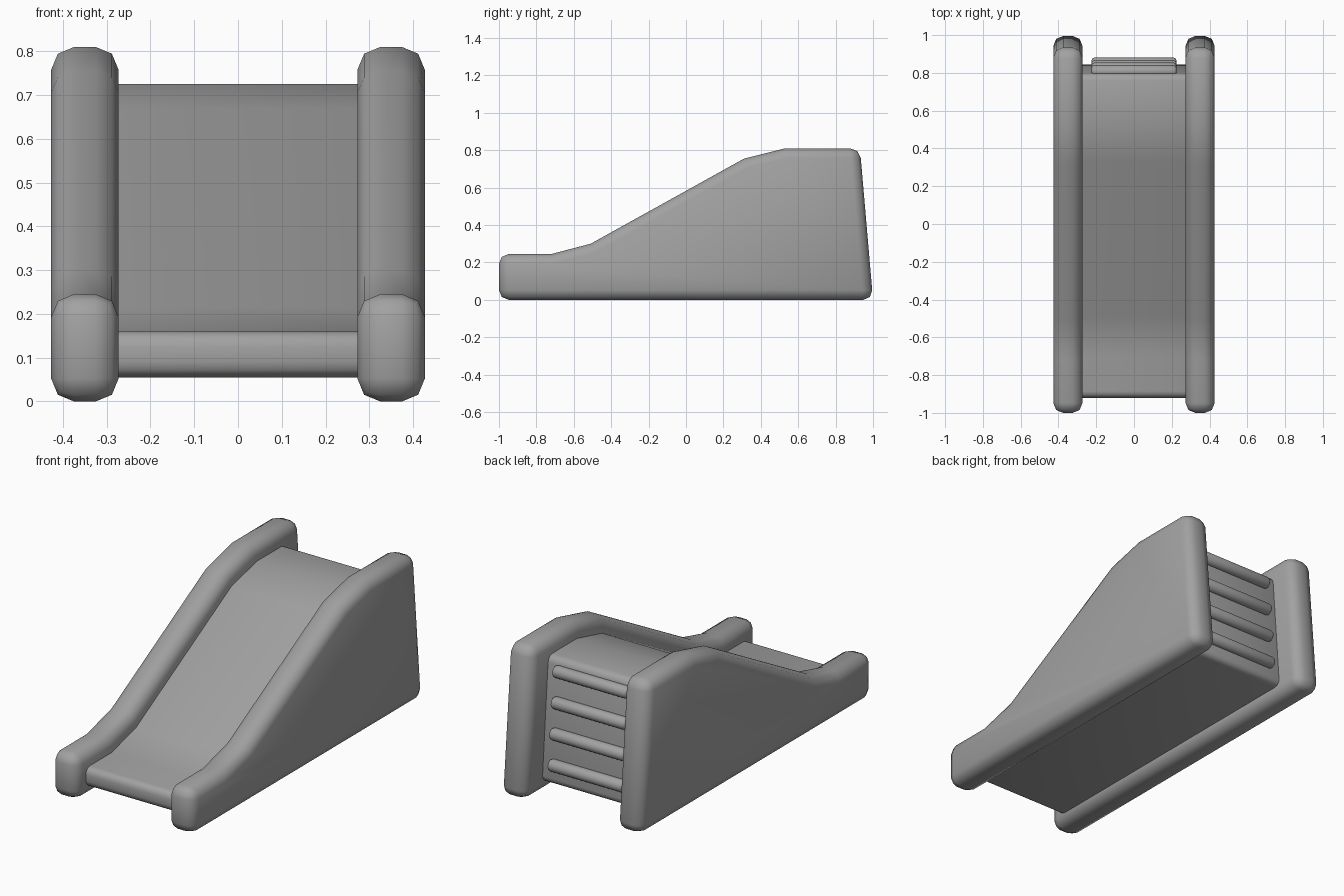
import bpy, bmesh, math

cube = bpy.data.objects.get("Cube")
if cube:
    bpy.data.objects.remove(cube, do_unlink=True)

grey = bpy.data.materials.new("plain grey")
grey.use_nodes = True
grey.diffuse_color = (0.36, 0.36, 0.36, 1)
grey.node_tree.nodes["Principled BSDF"].inputs["Base Color"].default_value = grey.diffuse_color


def finish(obj, bevel, segments, angle=35):
    obj.data.materials.append(grey)
    mod = obj.modifiers.new("rounded_edges", 'BEVEL')
    mod.width = bevel
    mod.segments = segments
    mod.limit_method = 'ANGLE'
    mod.angle_limit = math.radians(angle)
    bpy.ops.object.select_all(action='DESELECT')
    obj.select_set(True)
    bpy.context.view_layer.objects.active = obj
    bpy.ops.object.modifier_apply(modifier=mod.name)
    bpy.ops.object.shade_smooth_by_angle(angle=math.radians(50))


def extrude_profile(name, profile, x0, x1, bevel, segments):
    """Extrude a (y, z) outline from x0 to x1 and round its edges."""
    bm = bmesh.new()
    face = bm.faces.new([bm.verts.new((x0, y, z)) for y, z in profile])
    new = bmesh.ops.extrude_face_region(bm, geom=[face])["geom"]
    bmesh.ops.translate(bm, vec=(x1 - x0, 0, 0),
                        verts=[v for v in new if isinstance(v, bmesh.types.BMVert)])
    bmesh.ops.recalc_face_normals(bm, faces=bm.faces)
    mesh = bpy.data.meshes.new(name)
    bm.to_mesh(mesh)
    bm.free()
    obj = bpy.data.objects.new(name, mesh)
    bpy.context.collection.objects.link(obj)
    finish(obj, bevel, segments)


# Side walls
wall = [(-1, 0), (-1, 0.245), (-0.72, 0.245), (-0.51, 0.30),
        (0.31, 0.755), (0.53, 0.81), (0.93, 0.81), (1, 0)]
extrude_profile("left_wall", wall, 0.273, 0.427, 0.052, 2)
extrude_profile("right_wall", wall, -0.427, -0.273, 0.052, 2)

# Chute and solid body between the walls
body = [(-0.92, 0.055), (-0.92, 0.16), (-0.70, 0.16), (-0.49, 0.215),
        (0.33, 0.67), (0.55, 0.725), (0.795, 0.725), (0.848, 0.055)]
extrude_profile("chute_body", body, -0.33, 0.33, 0.035, 3)

# Ladder rungs on the sloping back
for i in range(4):
    z = 0.165 + 0.165 * i
    y = 0.848 - 0.08 * (z - 0.165)
    bpy.ops.mesh.primitive_cylinder_add(vertices=16, radius=0.033, depth=0.45,
                                        location=(0, y, z),
                                        rotation=(0, math.pi / 2, 0))
    rung = bpy.context.object
    rung.name = f"ladder_rung_{i + 1}"
    finish(rung, 0.015, 2, 60)
